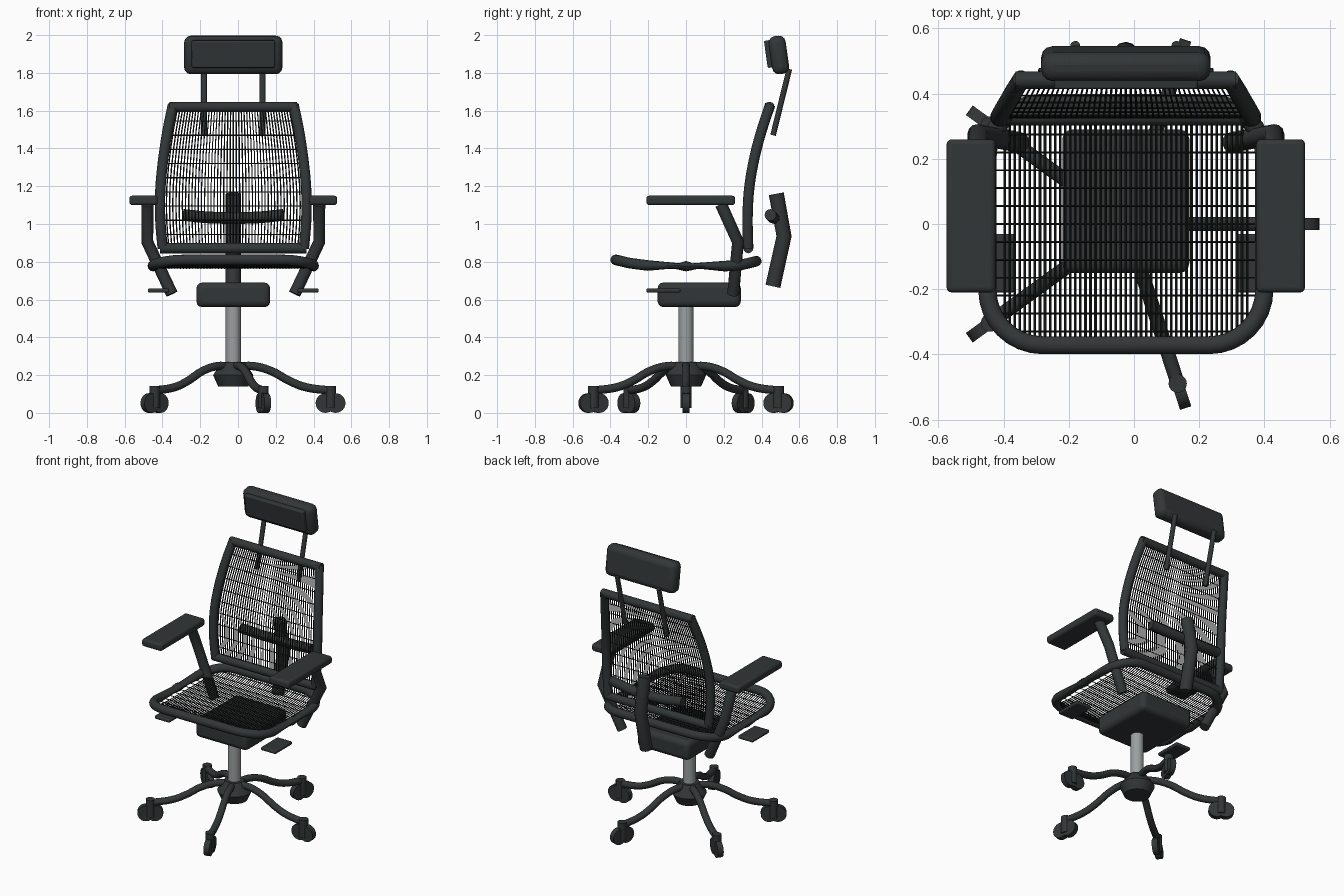
import bpy, math
from mathutils import Matrix, Vector

if "Cube" in bpy.data.objects:
    bpy.data.objects.remove(bpy.data.objects["Cube"])

CX = -0.025  # symmetry line of the chair


def material(name, c):
    m = bpy.data.materials.new(name)
    m.diffuse_color = (*c, 1)
    m.use_nodes = True
    m.node_tree.nodes["Principled BSDF"].inputs["Base Color"].default_value = m.diffuse_color
    return m


DARK = material("dark_plastic", (0.032, 0.037, 0.038))
NET = material("black_net", (0.012, 0.013, 0.013))
STEEL = material("steel", (0.33, 0.35, 0.35))


def finish(ob, name, mat):
    ob.name = name
    ob.data.materials.clear()
    ob.data.materials.append(mat)
    bpy.ops.object.select_all(action='DESELECT')
    ob.select_set(True)
    bpy.context.view_layer.objects.active = ob
    bpy.ops.object.shade_smooth_by_angle(angle=math.radians(40))
    return ob


def tube(name, paths, r, mat=DARK, smooth=False, cyclic=False, res=4):
    """Sweep a round section along one or more paths and turn it into a mesh."""
    cu = bpy.data.curves.new(name, 'CURVE')
    cu.dimensions = '3D'
    cu.bevel_depth, cu.bevel_resolution, cu.use_fill_caps = r, res, True
    cu.resolution_u = 6
    for pts in paths:
        sp = cu.splines.new('BEZIER' if smooth else 'POLY')
        if smooth:
            sp.bezier_points.add(len(pts) - 1)
            for b, p in zip(sp.bezier_points, pts):
                b.co = p
                b.handle_left_type = b.handle_right_type = 'AUTO'
        else:
            sp.points.add(len(pts) - 1)
            for b, p in zip(sp.points, pts):
                b.co = (*p, 1)
        sp.use_cyclic_u = cyclic
    tmp = bpy.data.objects.new(name + "_path", cu)
    bpy.context.collection.objects.link(tmp)
    deps = bpy.context.evaluated_depsgraph_get()
    me = bpy.data.meshes.new_from_object(tmp.evaluated_get(deps))
    bpy.data.objects.remove(tmp)
    ob = bpy.data.objects.new(name, me)
    bpy.context.collection.objects.link(ob)
    return finish(ob, name, mat)


def box(name, center, size, bevel, rot=0):
    bpy.ops.mesh.primitive_cube_add(size=1)
    ob = bpy.context.object
    ob.data.transform(Matrix.Diagonal((*size, 1)))
    ob.location, ob.rotation_euler.x = center, rot
    finish(ob, name, DARK)
    b = ob.modifiers.new("bevel", 'BEVEL')
    b.width, b.segments = bevel, 3
    return ob


def cylinder(name, a, b, r1, r2=None, mat=DARK, n=24):
    a, b = Vector(a), Vector(b)
    bpy.ops.mesh.primitive_cone_add(vertices=n, radius1=r1, radius2=r1 if r2 is None else r2,
                                    depth=(b - a).length, location=(a + b) / 2)
    ob = bpy.context.object
    ob.rotation_euler = (b - a).to_track_quat('Z', 'Y').to_euler()
    return finish(ob, name, mat)


def interp(table, t):
    for (t0, v0), (t1, v1) in zip(table, table[1:]):
        if t <= t1:
            return v0 + (v1 - v0) * (t - t0) / (t1 - t0)
    return table[-1][1]


# --- star base with casters ---
cylinder("hub_lower", (CX, 0, 0.14), (CX, 0, 0.20), 0.08, 0.107)
cylinder("hub_upper", (CX, 0, 0.20), (CX, 0, 0.27), 0.107, 0.06)
LEG = [(0.03, 0.247), (0.11, 0.247), (0.2, 0.222), (0.3, 0.168), (0.38, 0.137), (0.515, 0.118)]
for i in range(5):
    a = math.radians(72 * i)
    d, t = Vector((math.cos(a), math.sin(a), 0)), Vector((-math.sin(a), math.cos(a), 0))

    def at(r, z, s=0):
        return Vector((CX, 0, z)) + d * r + t * s
    tube(f"base_leg_{i}", [[at(r, z) for r, z in LEG]], 0.022, smooth=True)
    cylinder(f"caster_stem_{i}", at(0.515, 0.025), at(0.515, 0.142), 0.028)
    for k in (-1, 1):
        r = 0.515 + k * 0.027
        cylinder(f"caster_wheel_{i}_{k}", at(r, 0.052, -0.018), at(r, 0.052, 0.018), 0.052)

# --- column and tilt mechanism ---
cylinder("gas_column", (CX, 0, 0.2), (CX, 0, 0.58), 0.04, mat=STEEL, n=32)
box("tilt_mechanism", (CX, 0.07, 0.625), (0.39, 0.44, 0.13), 0.03)

# --- seat frame: rounded rectangle bent along the side profile ---
SEAT_Z = [(-0.4, 0.817), (-0.3, 0.793), (-0.2, 0.78), (0, 0.777), (0.22, 0.777), (0.3, 0.785), (0.4, 0.81)]
HX, HY, CR = 0.425, 0.372, 0.17
loop = []
for q, (sx, sy) in enumerate([(1, 1), (-1, 1), (-1, -1), (1, -1)]):
    for j in range(9):
        a = math.radians(90 * q + 90 * j / 8)
        loop.append((sx * (HX - CR) + CR * math.cos(a), sy * (HY - CR) + CR * math.sin(a)))
    if q in (1, 3):  # straight sides follow the dip
        loop += [(sx * HX, -sx * y) for y in (-0.1, 0, 0.1)]
tube("seat_frame", [[(CX + x, y, interp(SEAT_Z, y)) for x, y in loop]], 0.028, cyclic=True)


# --- seat net ---
def limit(v, h, other, ho):
    """Half length of a strand inside the rounded rectangle."""
    e = max(0, abs(v) - (h - CR))
    return ho - CR + math.sqrt(max(0, CR * CR - e * e))


strands = []
for i in range(-24, 25):
    x = i * 0.0155
    h = limit(x, HX, 0, HY)
    ys = [-h + 2 * h * j / 10 for j in range(11)]
    strands.append([(CX + x, y, interp(SEAT_Z, y) - 0.012) for y in ys])
tube("seat_net_long", strands, 0.004, NET, res=0)
strands = []
for i in range(-6, 7):
    y = i * 0.055
    h = limit(y, HY, 0, HX)
    z = interp(SEAT_Z, y) - 0.01
    strands.append([(CX - h, y, z), (CX + h, y, z)])
tube("seat_net_cross", strands, 0.003, NET, res=0)

# --- backrest frame and net ---
BACK_Y = [(0.85, 0.33), (1.0, 0.326), (1.1, 0.328), (1.2, 0.336), (1.3, 0.352), (1.4, 0.374),
          (1.5, 0.402), (1.63, 0.445)]
BACK_W = [(0.85, 0.372), (1.0, 0.385), (1.1, 0.388), (1.2, 0.385), (1.3, 0.376), (1.4, 0.363),
          (1.5, 0.347), (1.63, 0.32)]


def back(u, z):
    return (CX + u * interp(BACK_W, z), interp(BACK_Y, z), z)


zs = [0.87, 1.0, 1.1, 1.2, 1.3, 1.4, 1.5, 1.63]
for s in (-1, 1):
    tube(f"back_frame_side_{s}", [[back(s, z) for z in zs]], 0.028, smooth=True)
tube("back_frame_top", [[back(-1.05, 1.62), back(1.05, 1.62)]], 0.027)
tube("back_frame_bottom", [[back(-1.04, 0.872), back(1.04, 0.872)]], 0.027)
tube("back_net_upright", [[back(i / 23, z) for z in zs] for i in range(-22, 23)], 0.0037, NET, res=0)
tube("back_net_cross", [[back(-1, 0.87 + 0.075 * i), back(1, 0.87 + 0.075 * i)] for i in range(1, 10)],
     0.003, NET, res=0)

# --- rear spine and lumbar bar ---
tube("rear_spine", [[(CX, 0.478, 1.16), (CX, 0.519, 0.935), (CX, 0.46, 0.67)]], 0.04)
tube("lumbar_bar", [[(CX - 0.265, 0.447, 1.048), (CX - 0.13, 0.46, 1.035), (CX, 0.466, 1.032),
                     (CX + 0.13, 0.46, 1.035), (CX + 0.265, 0.447, 1.048)]], 0.031, smooth=True)

# --- armrests and control paddles ---
for s in (-1, 1):
    box(f"armrest_pad_{s}", (CX + s * 0.475, 0.025, 1.125), (0.15, 0.47, 0.05), 0.015)
    tube(f"armrest_support_{s}", [[(CX + s * 0.455, 0.185, 1.105), (CX + s * 0.455, 0.275, 0.905),
                                   (CX + s * 0.325, 0.25, 0.63)]], 0.032)
    box(f"control_paddle_{s}", (CX + s * 0.396, -0.12, 0.648), (0.112, 0.18, 0.022), 0.008)
    # headrest posts
    cylinder(f"headrest_post_{s}", (CX + s * 0.155, 0.461, 1.47), (CX + s * 0.155, 0.547, 1.82), 0.015)

# --- headrest ---
TILT = math.radians(8)
box("headrest", (CX, 0.492, 1.895), (0.52, 0.09, 0.203), 0.035, TILT)
box("headrest_cushion", (CX, 0.44, 1.9), (0.44, 0.035, 0.145), 0.008, TILT)
